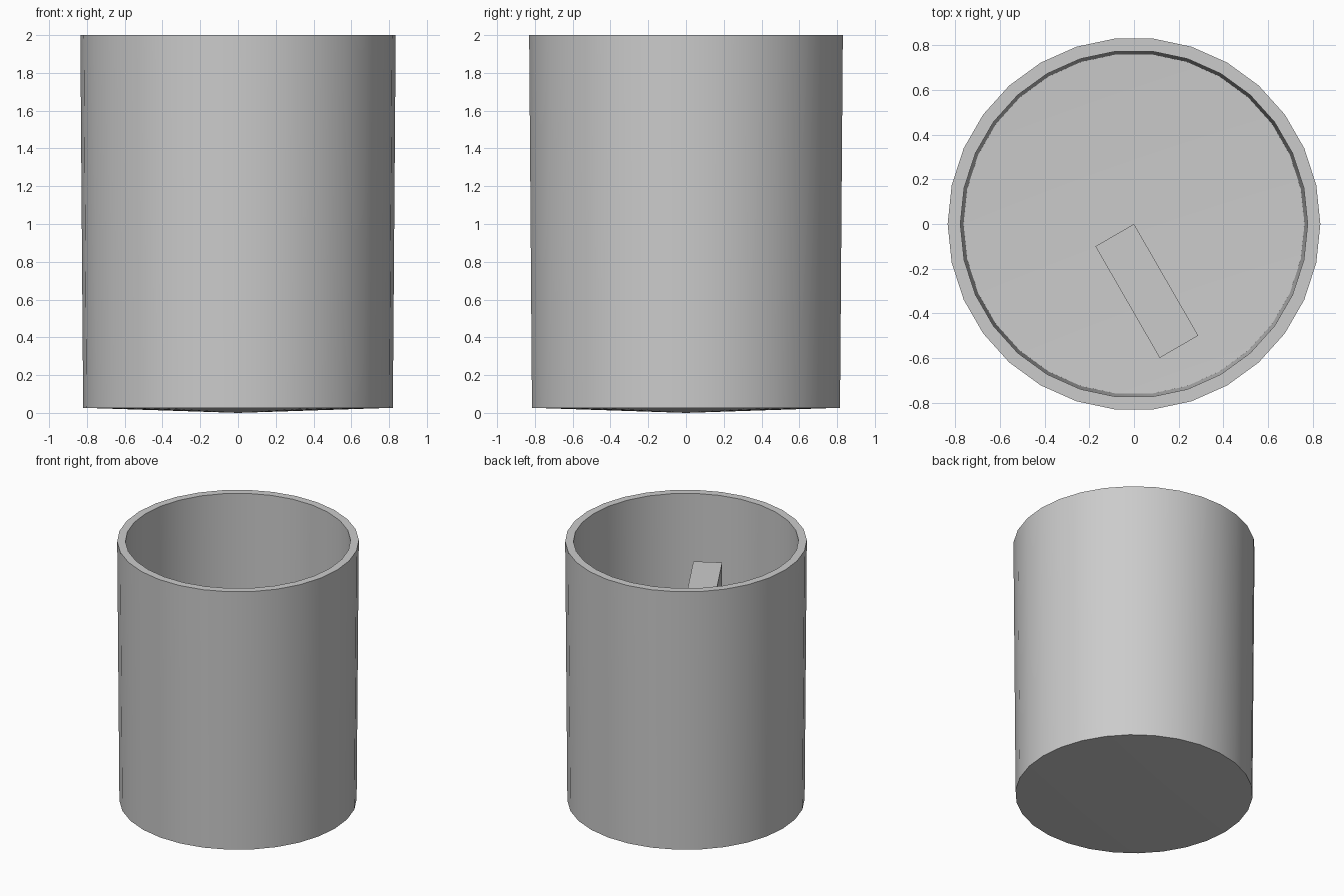
import bpy, bmesh, math
from mathutils import Vector

if "Cube" in bpy.data.objects:
    bpy.data.objects.remove(bpy.data.objects["Cube"])


def make_object(name, bm):
    bmesh.ops.recalc_face_normals(bm, faces=bm.faces)
    mesh = bpy.data.meshes.new(name)
    bm.to_mesh(mesh)
    bm.free()
    ob = bpy.data.objects.new(name, mesh)
    bpy.context.collection.objects.link(ob)
    return ob


# Open cup: wall profile spun around z, slightly conical bottom and floor
SIDES = 30
profile = [(0, 0), (0.82, 0.027), (0.835, 2.0), (0.778, 2.0), (0.764, 0.085), (0, 0.058)]
bm = bmesh.new()
verts = [bm.verts.new((r, 0, z)) for r, z in profile]
edges = [bm.edges.new(pair) for pair in zip(verts, verts[1:])]
bmesh.ops.spin(bm, geom=verts + edges, cent=(0, 0, 0), axis=(0, 0, 1),
               angle=math.tau, steps=SIDES, use_merge=False)
bmesh.ops.remove_doubles(bm, verts=bm.verts, dist=1e-4)
cup = make_object("cup", bm)
bpy.context.view_layer.objects.active = cup
cup.select_set(True)
bpy.ops.object.shade_smooth_by_angle(angle=math.radians(30))

# Rectangular stick standing inside, one corner on the cup axis
bm = bmesh.new()
long_side = Vector((0.288, -0.5, 0))
short_side = Vector((-0.173, -0.1, 0))
base_z, top_z = 0.06, 1.575
corners = [Vector(), long_side, long_side + short_side, short_side]
base = bm.faces.new([bm.verts.new(c + Vector((0, 0, base_z))) for c in corners])
side = bmesh.ops.extrude_face_region(bm, geom=[base], use_keep_orig=True)
bmesh.ops.translate(bm, vec=(0, 0, top_z - base_z),
                    verts=[g for g in side["geom"] if isinstance(g, bmesh.types.BMVert)])
make_object("inner_stick", bm)
